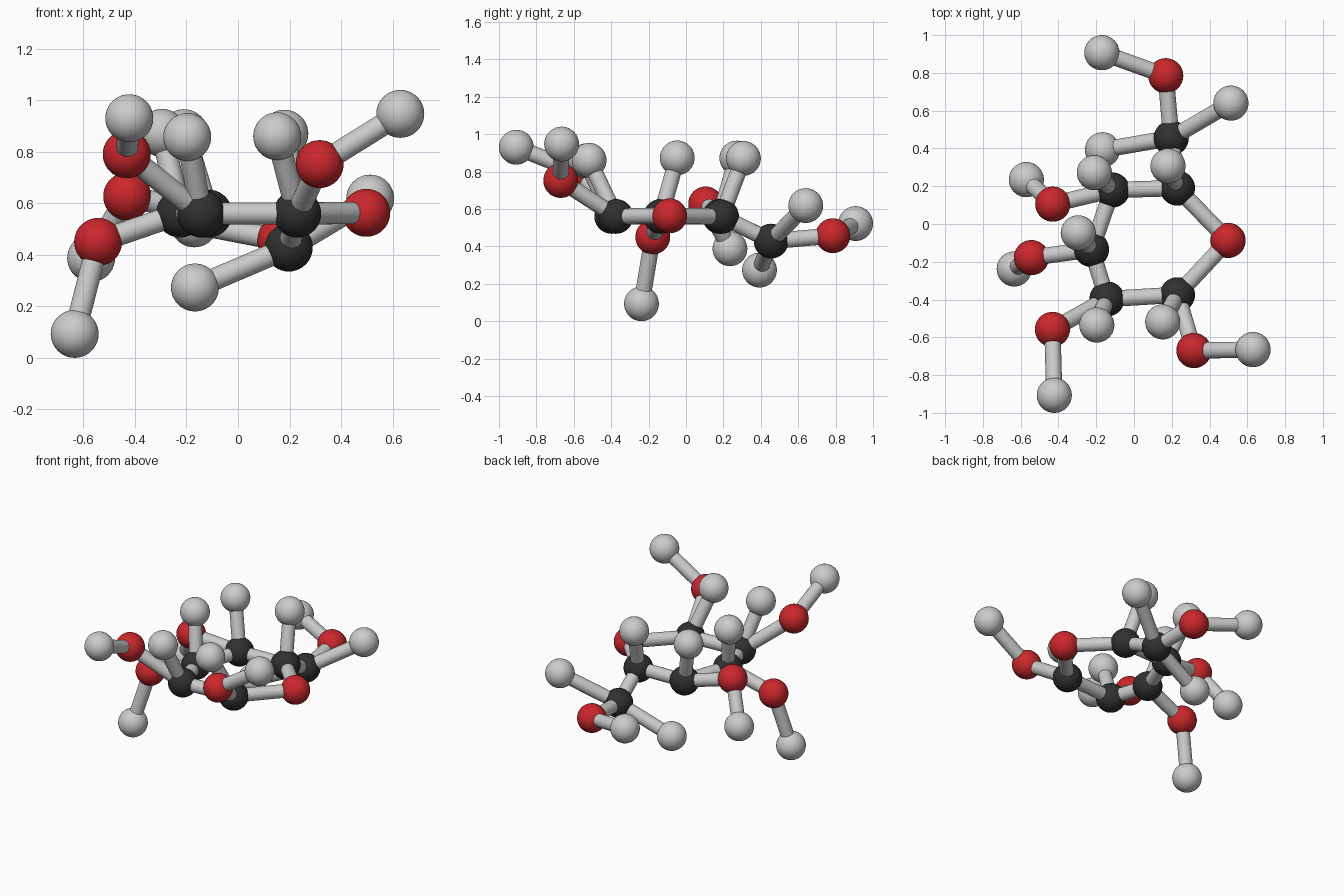
import bpy
from mathutils import Vector

if "Cube" in bpy.data.objects:
    bpy.data.objects.remove(bpy.data.objects["Cube"])

BALL_R = 0.093
ROD_R = 0.043


def material(name, color):
    m = bpy.data.materials.new(name)
    m.diffuse_color = color
    m.use_nodes = True
    m.node_tree.nodes["Principled BSDF"].inputs["Base Color"].default_value = m.diffuse_color
    return m


black = material("dark_ball", (0.03, 0.03, 0.03, 1))
red = material("red_ball", (0.6, 0.02, 0.025, 1))
paint = {"carbon": black, "oxygen": red, "hydrogen": None}

# Ball positions; each branch ball names the ball it hangs from
ring = {
    "carbon_1": (0.23, -0.375, 0.56),
    "carbon_2": (-0.143, -0.397, 0.56),
    "carbon_3": (-0.225, -0.135, 0.56),
    "carbon_4": (-0.115, 0.18, 0.56),
    "carbon_5": (0.23, 0.19, 0.56),
    "oxygen_ring": (0.498, -0.087, 0.563),
}
branches = {
    "oxygen_1": ("carbon_1", (0.317, -0.67, 0.752)),
    "hydrogen_1a": ("carbon_1", (0.152, -0.518, 0.86)),
    "hydrogen_1b": ("oxygen_1", (0.63, -0.665, 0.947)),
    "oxygen_2": ("carbon_2", (-0.432, -0.558, 0.79)),
    "hydrogen_2a": ("carbon_2", (-0.197, -0.535, 0.857)),
    "hydrogen_2b": ("oxygen_2", (-0.422, -0.907, 0.93)),
    "oxygen_3": ("carbon_3", (-0.543, -0.178, 0.45)),
    "hydrogen_3a": ("carbon_3", (-0.295, -0.047, 0.873)),
    "hydrogen_3b": ("oxygen_3", (-0.634, -0.238, 0.093)),
    "oxygen_4": ("carbon_4", (-0.43, 0.105, 0.627)),
    "hydrogen_4a": ("carbon_4", (-0.21, 0.272, 0.872)),
    "hydrogen_4b": ("oxygen_4", (-0.57, 0.235, 0.387)),
    "carbon_6": ("carbon_5", (0.197, 0.455, 0.428)),
    "hydrogen_5": ("carbon_5", (0.18, 0.307, 0.87)),
    "oxygen_6": ("carbon_6", (0.168, 0.785, 0.457)),
    "hydrogen_6a": ("carbon_6", (-0.167, 0.393, 0.273)),
    "hydrogen_6b": ("carbon_6", (0.513, 0.64, 0.618)),
    "hydrogen_6c": ("oxygen_6", (-0.17, 0.907, 0.522)),
}


def ball(name, pos):
    bpy.ops.mesh.primitive_uv_sphere_add(segments=40, ring_count=20, radius=BALL_R, location=pos)
    o = bpy.context.object
    o.name = name + "_ball"
    bpy.ops.object.shade_smooth()
    mat = paint[name.split("_")[0]]
    if mat:
        o.data.materials.append(mat)


def rod(name, a, b):
    a, b = Vector(a), Vector(b)
    d = b - a
    bpy.ops.mesh.primitive_cylinder_add(vertices=32, radius=ROD_R, depth=d.length, location=(a + b) / 2)
    o = bpy.context.object
    o.name = name
    o.rotation_euler = d.to_track_quat("Z", "Y").to_euler()
    bpy.ops.object.shade_smooth_by_angle()


# Closed ring of balls and rods
names = list(ring)
for i, n in enumerate(names):
    ball(n, ring[n])
    rod(f"ring_rod_{i + 1}", ring[n], ring[names[(i + 1) % len(names)]])

# Side branches
places = dict(ring)
for n, (parent, pos) in branches.items():
    places[n] = pos
    ball(n, pos)
    rod(n + "_rod", places[parent], pos)
